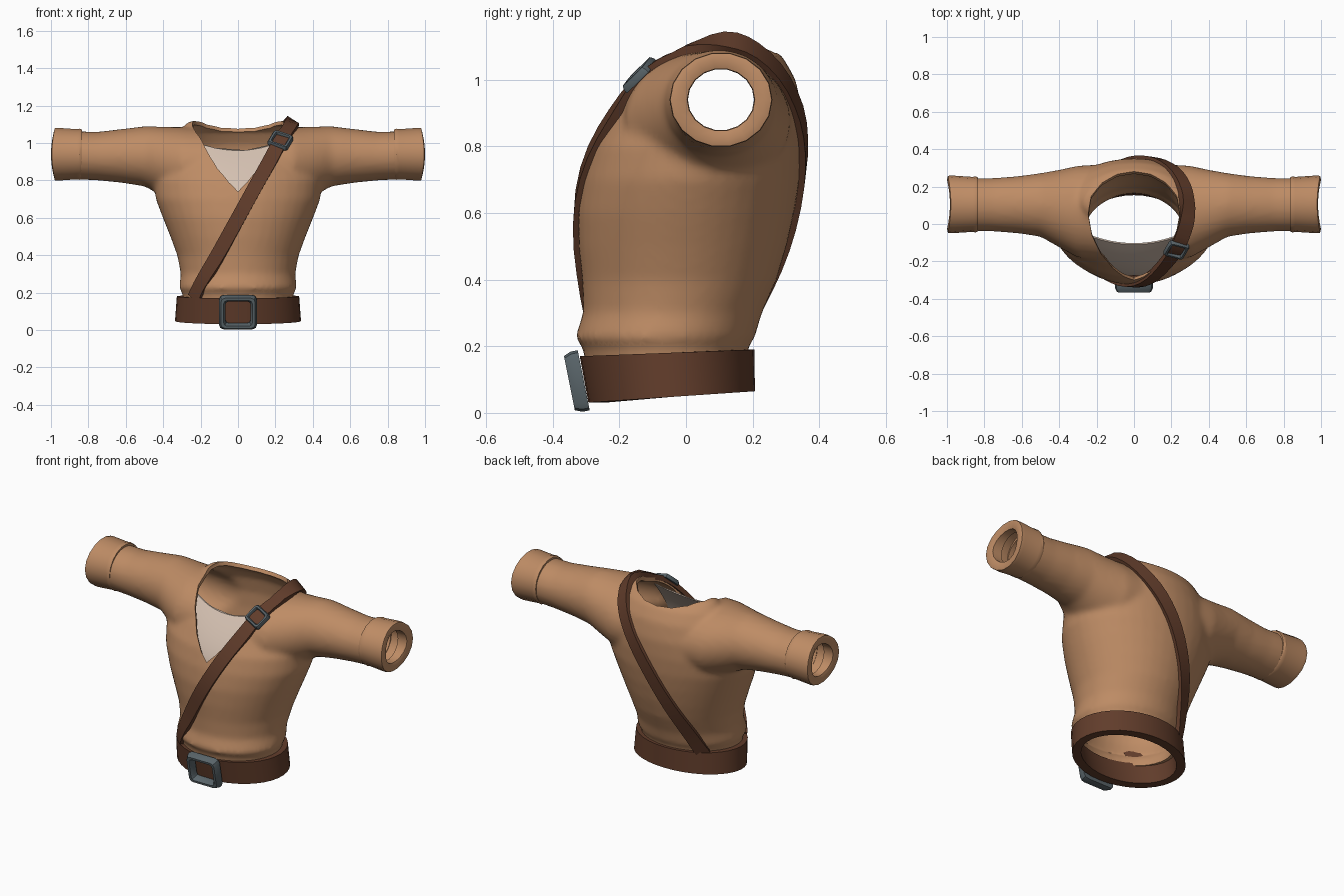
import bpy, bmesh, math
from mathutils import Vector
from mathutils.bvhtree import BVHTree

if "Cube" in bpy.data.objects:
    bpy.data.objects.remove(bpy.data.objects["Cube"])


def material(name, rgb):
    m = bpy.data.materials.new(name)
    m.diffuse_color = (*rgb, 1)
    m.use_nodes = True
    m.node_tree.nodes["Principled BSDF"].inputs["Base Color"].default_value = m.diffuse_color
    return m


TAN = material("tan cloth", (0.515, 0.262, 0.130))
BROWN = material("brown leather", (0.120, 0.046, 0.024))
METAL = material("dark metal", (0.100, 0.128, 0.142))
PALE = material("pale cloth", (0.66, 0.53, 0.44))


def smooth(obj, angle=35):
    bpy.ops.object.select_all(action='DESELECT')
    obj.select_set(True)
    bpy.context.view_layer.objects.active = obj
    bpy.ops.object.shade_smooth_by_angle(angle=math.radians(angle))


def loft(name, rings, mat, wrap=False):
    """Bridge closed rings of points; wrap joins last to first, else cap."""
    bm = bmesh.new()
    vs = [[bm.verts.new(p) for p in r] for r in rings]
    n = len(rings[0])
    for a, b in zip(vs, vs[1:] + (vs[:1] if wrap else [])):
        for i in range(n):
            j = (i + 1) % n
            bm.faces.new((a[i], a[j], b[j], b[i]))
    if not wrap:
        bm.faces.new(vs[0])
        bm.faces.new(vs[-1])
    bmesh.ops.recalc_face_normals(bm, faces=bm.faces)
    me = bpy.data.meshes.new(name)
    bm.to_mesh(me)
    bm.free()
    obj = bpy.data.objects.new(name, me)
    bpy.context.collection.objects.link(obj)
    me.materials.append(mat)
    smooth(obj)
    return obj


def apply(obj, kind, **props):
    m = obj.modifiers.new(kind, kind)
    for k, v in props.items():
        setattr(m, k, v)
    bpy.context.view_layer.objects.active = obj
    bpy.ops.object.modifier_apply(modifier=m.name)


def angles(n):
    return [2 * math.pi * i / n for i in range(n)]


# torso: height, half width, front y, back y
torso = [(0.12, .290, -.298, .180), (0.20, .297, -.310, .187), (0.225, .316, -.334, .206),
         (0.30, .306, -.308, .228), (0.40, .325, -.312, .272), (0.50, .362, -.322, .302),
         (0.60, .402, -.325, .325), (0.70, .440, -.312, .342), (0.80, .450, -.284, .350),
         (0.90, .420, -.230, .350), (1.00, .355, -.147, .330), (1.07, .305, -.060, .290),
         (1.118, .265, .015, .220)]
rings = [[(w * math.cos(t), (f + b) / 2 + (b - f) / 2 * math.sin(t), z) for t in angles(40)]
         for z, w, f, b in torso]
shirt = loft("shirt", rings, TAN)

# sleeves: x, front y, back y, bottom z, top z
arm = [(.15, -.20, .32, .66, 1.08), (.30, -.180, .312, .67, 1.085), (.40, -.125, .29, .715, 1.087),
       (.50, -.068, .272, .768, 1.09), (.62, -.050, .256, .787, 1.075), (.75, -.040, .246, .80, 1.06),
       (.92, -.036, .244, .808, 1.064)]
arm = [(-s[0], *s[1:]) for s in reversed(arm)] + arm
rings = [[(x, (f + b) / 2 + (b - f) / 2 * math.cos(t), (lo + hi) / 2 + (hi - lo) / 2 * math.sin(t))
          for t in angles(32)] for x, f, b, lo, hi in arm]
sleeves = loft("sleeve_helper", rings, TAN)

# blend torso and sleeves into one garment
apply(shirt, 'BOOLEAN', operation='UNION', object=sleeves, solver='EXACT')
bpy.data.objects.remove(sleeves)
apply(shirt, 'REMESH', mode='VOXEL', voxel_size=0.016)
apply(shirt, 'SMOOTH', factor=0.5, iterations=6)

# open the hem and the sleeve ends
bm = bmesh.new()
bm.from_mesh(shirt.data)
body = BVHTree.FromBMesh(bm)
for co, no in (((0, 0, .15), (0, 0, -1)), ((.87, 0, 0), (1, 0, 0)), ((-.87, 0, 0), (-1, 0, 0))):
    bmesh.ops.bisect_plane(bm, geom=bm.verts[:] + bm.edges[:] + bm.faces[:],
                           plane_co=co, plane_no=no, clear_outer=True)
bm.to_mesh(shirt.data)
bm.free()
apply(shirt, 'SOLIDIFY', thickness=0.022, offset=-1)

# V neck opening: the cutter leans forward at the front and backward at the nape
half = [(0, -.30, .74), (.05, -.28, .785), (.11, -.24, .865), (.175, -.16, .97), (.225, -.06, 1.06),
        (.245, .05, 1.10), (.228, .14, 1.10), (.17, .215, 1.09), (.09, .262, 1.075), (0, .275, 1.068)]
outline = [Vector(p) for p in half + [(-x, y, z) for x, y, z in half[-2:0:-1]]]


def cut_ring(k):
    return [p + Vector((p.x * .3, -.5 + 1.1 * (p.y + .3) / .575, .86)) * k for p in outline]


cutter = loft("neck_cutter", [cut_ring(-.12), cut_ring(0), cut_ring(.25)], TAN)
apply(shirt, 'BOOLEAN', operation='DIFFERENCE', object=cutter, solver='EXACT')
bpy.data.objects.remove(cutter)
shirt.data.materials.clear()
shirt.data.materials.append(TAN)
smooth(shirt, 40)

# pale undershirt panel behind the V
cols = [-.25 + .5 * i / 12 for i in range(13)]


def panel_ring(t, off):
    return [(x, -.275 + .165 * t ** 1.5 + .8 * x * x * (.6 + .4 * t) + off, .69 + .27 * t + .9 * x * x * t)
            for x in cols]


loft("undershirt_panel", [panel_ring(k / 8, 0) + panel_ring(k / 8, .008)[::-1] for k in range(9)], PALE)

# cuffs: distance along the arm, radius; the open end bulges at mid height
cuff = [(.835, .120), (.835, .134), (.848, .139), (.862, .136), (.975, .143), (.995, .141),
        (1.0, .122), (.990, .094), (.93, .092), (.925, .115), (.87, .115)]
for side, s in (("left", 1), ("right", -1)):
    loft(side + "_cuff", [[(s * (x - (.016 * math.sin(t) ** 2 if x > .95 else 0)),
                            .105 + 1.08 * r * math.cos(t), .94 + r * math.sin(t)) for x, r in cuff]
                          for t in angles(18)], TAN, wrap=True)

# waist belt, higher at the back
belt = []
for t in angles(36):
    c, s = math.cos(t), math.sin(t)
    lo, hi = .048 + .017 * s, .18 + .01 * s
    belt.append([(.337 * c, -.043 + .25 * s, lo), (.327 * c, -.057 + .262 * s, hi),
                 (.285 * c, -.057 + .22 * s, hi), (.29 * c, -.043 + .197 * s, lo)])
loft("belt", belt, BROWN, wrap=True)

# shoulder strap snapped onto the garment
guide = [(-.235, -.22, .17), (-.13, -.3, .36), (-.01, -.33, .58), (.10, -.28, .78), (.19, -.19, .94),
         (.245, -.1, 1.04), (.285, 0, 1.1), (.30, .12, 1.13), (.28, .22, 1.10), (.21, .31, .99),
         (.1, .345, .85), (0, .345, .7), (-.1, .3, .5), (-.17, .23, .33), (-.22, .14, .17)]
guide = [Vector(p) for p in guide]
path = [a.lerp(b, k / 3) for a, b in zip(guide, guide[1:]) for k in range(3)] + guide[-1:]
hits = [body.find_nearest(p) for p in path]
pos, nor = [h[0] for h in hits], [h[1] for h in hits]
for _ in range(2):
    for lst in (pos, nor):
        lst[1:-1] = [(a + b * 2 + c) / 4 for a, b, c in zip(lst, lst[1:], lst[2:])]
strap = []
for i, (p, n) in enumerate(zip(pos, nor)):
    n = n.normalized()
    tan = pos[min(i + 1, len(pos) - 1)] - pos[max(i - 1, 0)]
    w = tan.cross(n).normalized() * .038
    top = .020 + .012 * max(0, (p.z - .95) / .17) * (p.y > 0)
    strap.append([p - w - n * .010, p + w - n * .010, p + w + n * top, p - w + n * top])
loft("shoulder_strap", strap, BROWN)


def buckle(name, centre, right, up, hw, hh, depth, inner):
    """Rounded rectangular frame with bevelled front edges."""
    right, up = Vector(right).normalized(), Vector(up).normalized()
    out = right.cross(up)
    r = .28 * min(hw, hh)
    rows = []
    for q in range(4):
        sx, sy = ((1, 1), (-1, 1), (-1, -1), (1, -1))[q]
        for k in range(3):
            t = math.pi / 2 * (q + k / 2)
            u, v = sx * (hw - r) + r * math.cos(t), sy * (hh - r) + r * math.sin(t)
            rows.append([Vector(centre) + (right * u + up * v) * f + out * depth * h for f, h in
                         ((1, 0), (1, .5), (.9, 1), (inner + .1, 1), (inner, .6), (inner, 0))])
    loft(name, rows, METAL, wrap=True)


buckle("belt_buckle", (0, -.307, .098), (1, 0, 0), (0, -.2, 1), .102, .092, .044, .66)

# small buckle riding on the strap at the chest
i = min(range(len(pos)), key=lambda k: (pos[k] - Vector((.23, -.11, 1.01))).length)
n = nor[i].normalized()
along = (pos[i + 1] - pos[i - 1]).normalized()
buckle("strap_buckle", pos[i] + n * .006, along.cross(n), along, .058, .053, .024, .62)
